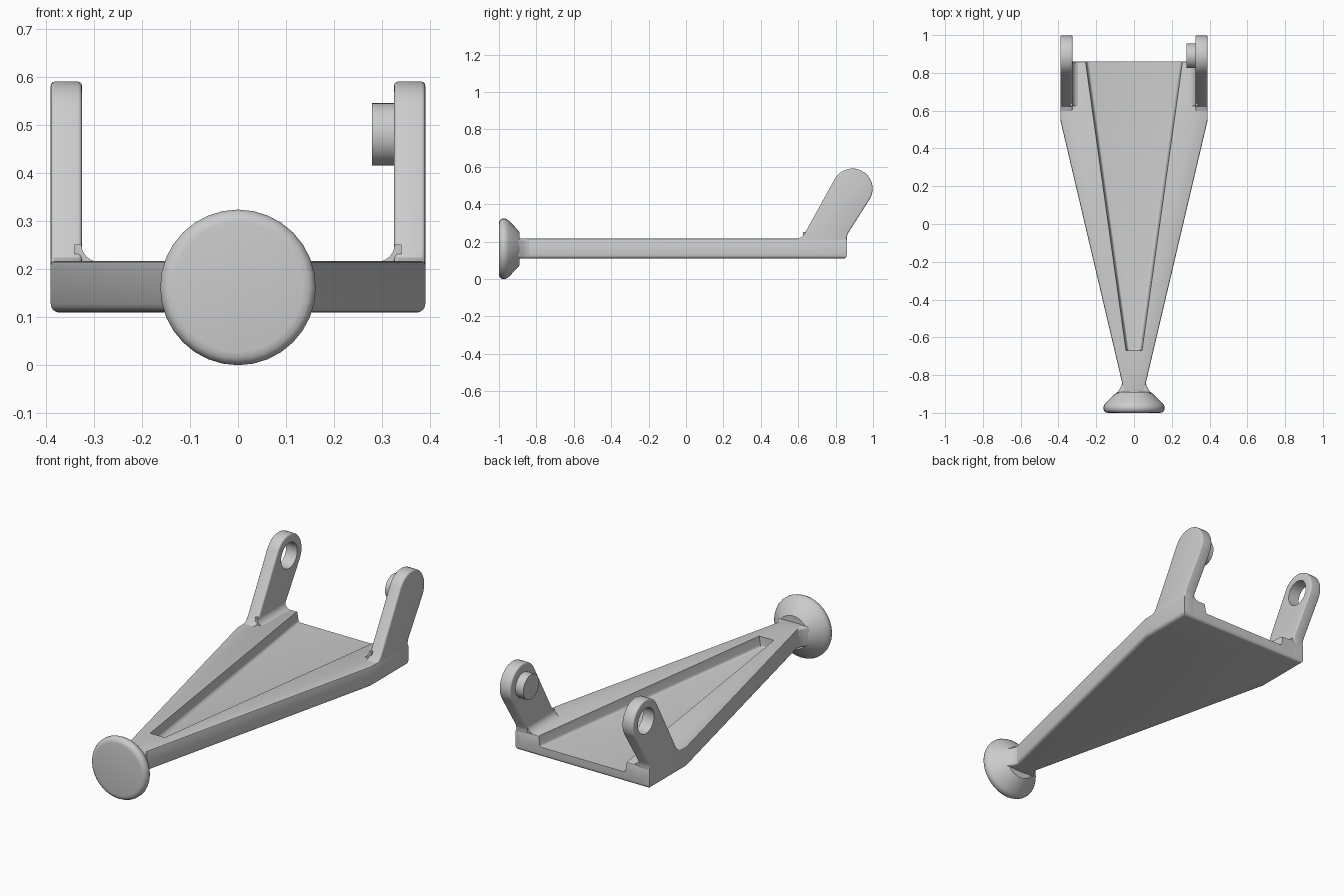
import bpy, bmesh, math
from mathutils import Matrix, Vector

if "Cube" in bpy.data.objects:
    bpy.data.objects.remove(bpy.data.objects["Cube"])

grey = bpy.data.materials.new("plain grey")
grey.use_nodes = True
colour = (0.6, 0.6, 0.6, 1)
grey.diffuse_color = colour
grey.node_tree.nodes["Principled BSDF"].inputs["Base Color"].default_value = colour


def prism(points, lift, bottom=None):
    """Solid between a ring of points and the same ring moved by lift."""
    bm = bmesh.new()
    a = [bm.verts.new(p) for p in points]
    b = [bm.verts.new(Vector(p) + Vector(lift)) for p in (bottom or points)]
    bm.faces.new(a)
    bm.faces.new(b[::-1])
    for i in range(len(a)):
        j = (i + 1) % len(a)
        bm.faces.new((a[i], b[i], b[j], a[j]))
    bmesh.ops.recalc_face_normals(bm, faces=bm.faces)
    return bm


def bevel(bm, rule, size, segments=4):
    edges = [e for e in bm.edges if rule(e)]
    bmesh.ops.bevel(bm, geom=edges, offset=size, segments=segments,
                    profile=0.5, affect='EDGES')


def add(name, bm):
    mesh = bpy.data.meshes.new(name)
    bm.to_mesh(mesh)
    bm.free()
    obj = bpy.data.objects.new(name, mesh)
    bpy.context.collection.objects.link(obj)
    mesh.materials.append(grey)
    return obj


def activate(obj):
    bpy.ops.object.select_all(action='DESELECT')
    obj.select_set(True)
    bpy.context.view_layer.objects.active = obj


def cut(obj, cutter):
    activate(obj)
    mod = obj.modifiers.new("cut", 'BOOLEAN')
    mod.operation, mod.solver, mod.object = 'DIFFERENCE', 'EXACT', cutter
    bpy.ops.object.modifier_apply(modifier=mod.name)
    bpy.data.objects.remove(cutter)


def cylinder(radius, x0, x1, y, z):
    bm = bmesh.new()
    place = Matrix.Translation(((x0 + x1) / 2, y, z)) @ Matrix.Rotation(math.pi / 2, 4, 'Y')
    bmesh.ops.create_cone(bm, cap_ends=True, segments=40, radius1=radius,
                          radius2=radius, depth=abs(x1 - x0), matrix=place)
    return bm


def at_z(z):
    return lambda e: all(abs(v.co.z - z) < 1e-4 for v in e.verts)


BOTTOM, TOP, BACK, HALF = 0.11, 0.217, 0.86, 0.39
AXIS_Y, AXIS_Z = 0.89, 0.483

# Tapered arm
right_side = [(0.045, -0.92), (0.063, -0.84), (HALF, 0.55), (HALF, BACK)]
outline = right_side + [(-x, y) for x, y in reversed(right_side)]
bm = prism([(x, y, BOTTOM) for x, y in outline], (0, 0, TOP - BOTTOM))
bevel(bm, at_z(BOTTOM), 0.018)
bevel(bm, at_z(TOP), 0.007, 2)
arm = add("tapered_arm", bm)

# Wedge-shaped recess, open at the back, with rounded floor edges
FLOOR = 0.162


def wedge(grow, z):
    return [(-0.034 - grow, -0.67, z), (0.034 + grow, -0.67, z),
            (0.254 + grow, 0.9, z), (-0.254 - grow, 0.9, z)]


bm = prism(wedge(0, FLOOR), (0, 0, 0), wedge(0.012, 0.24))
bevel(bm, at_z(FLOOR), 0.012)
cut(arm, add("recess_cutter", bm))

# Round foot at the narrow end, turned about the long axis
profile = [(0, -1), (0.135, -1), (0.148, -0.998), (0.157, -0.991),
           (0.162, -0.98), (0.162, -0.968), (0.157, -0.957), (0.148, -0.945),
           (0.098, -0.897), (0.088, -0.89), (0, -0.89)]
bm = bmesh.new()
verts = [bm.verts.new((r, y, 0)) for r, y in profile]
for a, b in zip(verts, verts[1:]):
    bm.edges.new((a, b))
bmesh.ops.spin(bm, geom=bm.verts[:] + bm.edges[:], axis=(0, 1, 0), cent=(0, 0, 0),
               angle=math.tau, steps=32)
bmesh.ops.remove_doubles(bm, verts=bm.verts, dist=1e-4)
bmesh.ops.translate(bm, verts=bm.verts, vec=(0, 0, 0.1625))
bmesh.ops.recalc_face_normals(bm, faces=bm.faces)
foot = add("round_foot", bm)

# Flared neck joining arm and foot
flare = [(0.062, -0.835), (0.066, -0.855), (0.075, -0.872), (0.092, -0.897)]
ring = flare + [(-x, y) for x, y in reversed(flare)]
bm = prism([(x, y, BOTTOM + 0.001) for x, y in ring], (0, 0, TOP - BOTTOM - 0.002))
bevel(bm, lambda e: at_z(BOTTOM + 0.001)(e) or at_z(TOP - 0.001)(e), 0.012, 3)
neck = add("flared_neck", bm)

# Side lugs: leaning, round-topped plates
R = 0.108
side = [(BACK, 0.13), (BACK, 0.225), (0.866, 0.245)]
for i in range(19):
    t = math.radians(-28 + i * 10)
    side.append((AXIS_Y + R * math.cos(t), AXIS_Z + R * math.sin(t)))
side += [(0.635, 0.245), (0.62, 0.225), (0.595, 0.216), (0.595, 0.13)]
parts = [arm, foot, neck]
for label, s in (("left", 1), ("right", -1)):
    bm = prism([(s * 0.325, y, z) for y, z in side], (s * (HALF - 0.325), 0, 0))
    bevel(bm, lambda e: abs(e.verts[0].co.x - e.verts[1].co.x) < 1e-4
          and max(v.co.z for v in e.verts) > 0.22, 0.008, 3)
    lug = add(label + "_lug", bm)
    if s < 0:
        cut(lug, add("hole_cutter", cylinder(0.067, -0.5, -0.2, AXIS_Y, 0.481)))
    parts.append(lug)

    # Concave fillet where the lug meets the rail
    r = 0.036
    arc = [(0.326 - r + r * math.sin(t), 0.216 + r - r * math.cos(t))
           for t in (math.radians(a) for a in range(0, 91, 15))]
    arc += [(0.34, 0.216 + r), (0.34, 0.2), (0.326 - r, 0.2)]
    bm = prism([(s * x, 0.625, z) for x, z in arc], (0, BACK - 0.63, 0))
    parts.append(add(label + "_lug_fillet", bm))

# Pivot pin inside the left lug
parts.append(add("pivot_pin", cylinder(0.065, 0.279, 0.34, AXIS_Y, 0.481)))

for obj in parts:
    activate(obj)
    bpy.ops.object.shade_smooth_by_angle(angle=math.radians(32))
